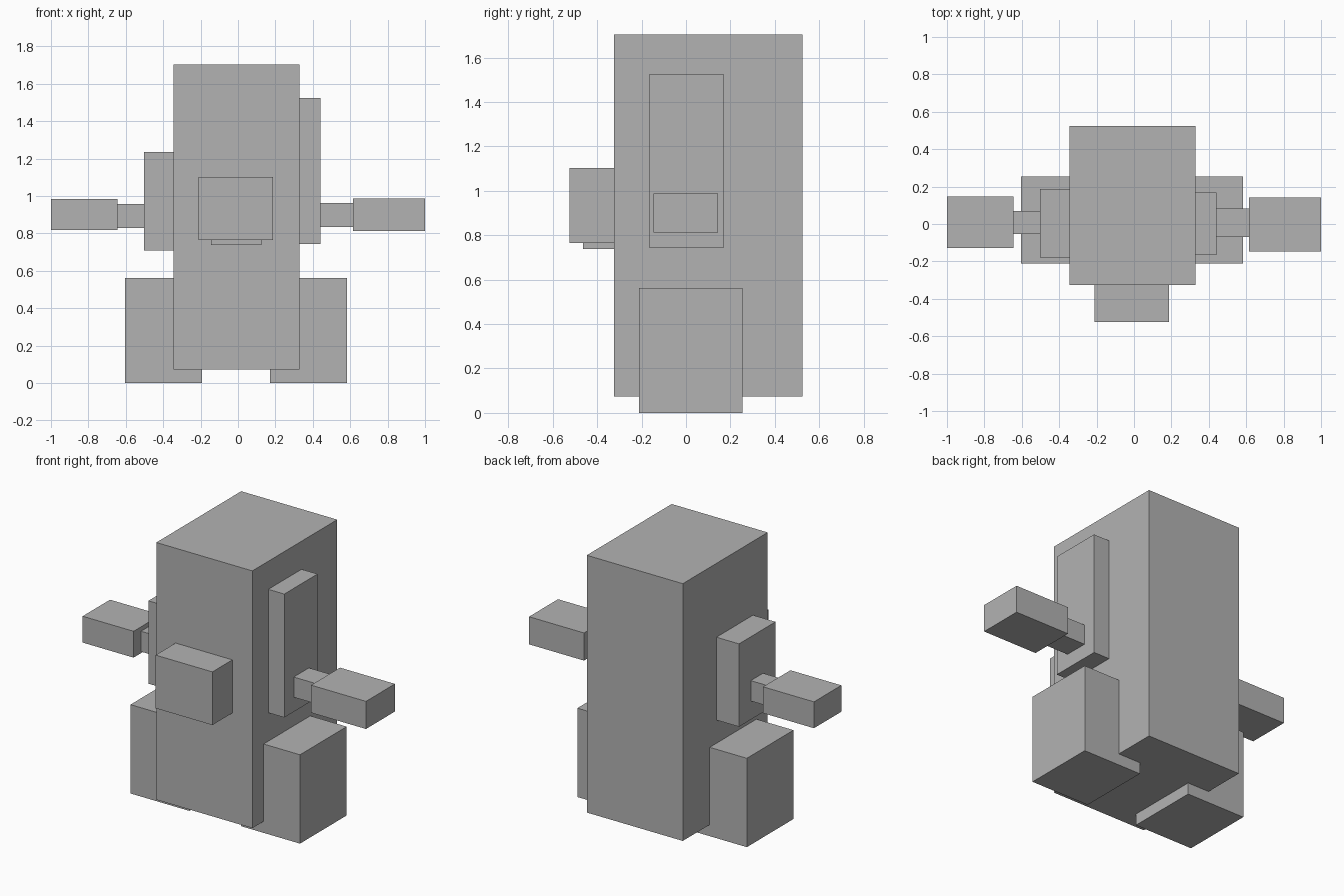
import bpy

# Remove the default cube
default = bpy.data.objects.get("Cube")
if default:
    bpy.data.objects.remove(default, do_unlink=True)

# Single plain colour
GREY = (0.45, 0.45, 0.45, 1.0)
grey = bpy.data.materials.new("plain_grey")
grey.use_nodes = True
grey.diffuse_color = GREY
grey.node_tree.nodes["Principled BSDF"].inputs["Base Color"].default_value = GREY


def block(name, x, y, z):
    """Box spanning the given (low, high) range on each axis."""
    spans = (x, y, z)
    bpy.ops.mesh.primitive_cube_add(size=1, location=[(a + b) / 2 for a, b in spans])
    obj = bpy.context.object
    obj.name = obj.data.name = name
    obj.scale = [b - a for a, b in spans]
    bpy.ops.object.transform_apply(location=False, rotation=False, scale=True)
    obj.data.materials.append(grey)
    return obj


# Body with a protruding snout and a thin lip beneath it
block("body", (-0.345, 0.328), (-0.325, 0.525), (0.073, 1.703))
block("snout", (-0.21, 0.188), (-0.525, -0.325), (0.765, 1.102))
block("lower_lip", (-0.145, 0.125), (-0.463, -0.325), (0.737, 0.765))

# Legs
for name, x in (("left_leg", (0.17, 0.583)), ("right_leg", (-0.605, -0.192))):
    block(name, x, (-0.212, 0.255), (0, 0.563))

# Left arm: tall shoulder plate, slim upper arm, thicker forearm
block("left_shoulder", (0.328, 0.44), (-0.165, 0.168), (0.743, 1.525))
block("left_upper_arm", (0.44, 0.615), (-0.07, 0.082), (0.835, 0.963))
block("left_forearm", (0.615, 1.0), (-0.147, 0.143), (0.813, 0.988))

# Right arm: shorter shoulder plate, slim upper arm, thicker forearm
block("right_shoulder", (-0.503, -0.345), (-0.178, 0.188), (0.71, 1.235))
block("right_upper_arm", (-0.643, -0.503), (-0.053, 0.07), (0.828, 0.957))
block("right_forearm", (-1.0, -0.643), (-0.127, 0.147), (0.818, 0.985))
